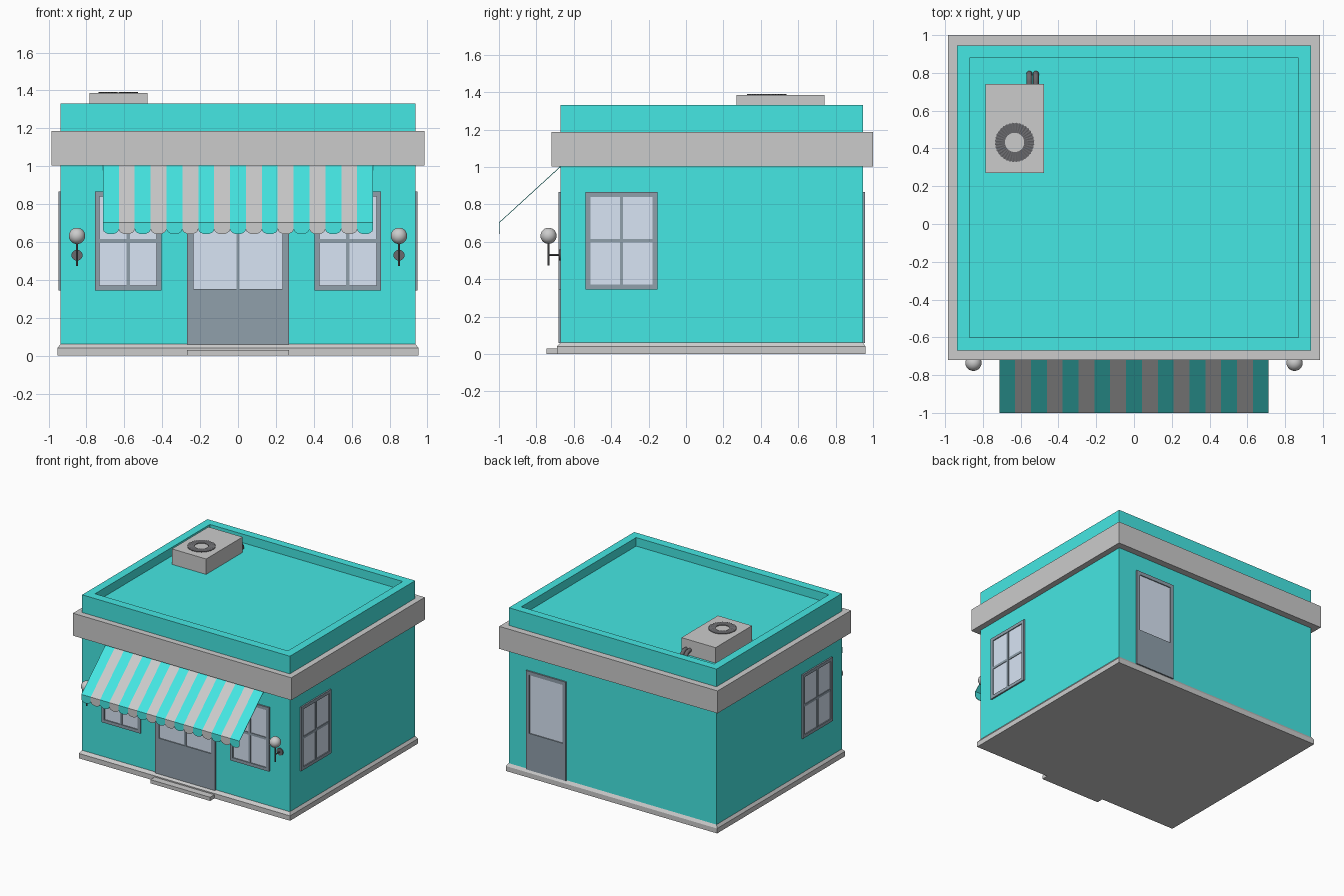
import bpy, bmesh
from math import sin, cos, pi, radians
from mathutils import Matrix, Vector

if "Cube" in bpy.data.objects:
    bpy.data.objects.remove(bpy.data.objects["Cube"])


def material(name, r, g, b):
    m = bpy.data.materials.new(name)
    m.diffuse_color = (r, g, b, 1)
    m.use_nodes = True
    m.node_tree.nodes["Principled BSDF"].inputs["Base Color"].default_value = m.diffuse_color
    return m


TEAL = material("teal", 0.06, 0.80, 0.77)
SLATE = material("slate", 0.28, 0.35, 0.41)
GLASS = material("glass", 0.69, 0.78, 0.91)
BLACK = material("black", 0.14, 0.14, 0.15)
GREY = material("grey", 0.8, 0.8, 0.8)


def finish(name, bm, mats=(), smooth=False, matrix=None):
    bmesh.ops.recalc_face_normals(bm, faces=bm.faces)
    me = bpy.data.meshes.new(name)
    bm.to_mesh(me)
    bm.free()
    for m in mats:
        me.materials.append(m)
    ob = bpy.data.objects.new(name, me)
    bpy.context.collection.objects.link(ob)
    if matrix:
        ob.matrix_world = matrix
    if smooth:
        bpy.ops.object.select_all(action='DESELECT')
        ob.select_set(True)
        bpy.context.view_layer.objects.active = ob
        bpy.ops.object.shade_smooth_by_angle(angle=radians(40))
    return ob


def add_box(bm, x0, x1, y0, y1, z0, z1, mat=0):
    mtx = (Matrix.Translation(((x0 + x1) / 2, (y0 + y1) / 2, (z0 + z1) / 2))
           @ Matrix.Diagonal((x1 - x0, y1 - y0, z1 - z0, 1)))
    verts = bmesh.ops.create_cube(bm, size=1, matrix=mtx)["verts"]
    for f in {f for v in verts for f in v.link_faces}:
        f.material_index = mat


def add_rod(bm, a, b, r, seg=12):
    a, b = Vector(a), Vector(b)
    mtx = Matrix.Translation((a + b) / 2) @ (b - a).to_track_quat('Z', 'Y').to_matrix().to_4x4()
    bmesh.ops.create_cone(bm, cap_ends=True, segments=seg, radius1=r, radius2=r,
                          depth=(b - a).length, matrix=mtx)


def stack(name, levels, mats=(), closed=False):
    """Loft rectangles (half width, y front, y back, z); capped or joined end to start."""
    bm = bmesh.new()
    rings = [[bm.verts.new(p) for p in ((-w, f, z), (w, f, z), (w, k, z), (-w, k, z))]
             for w, f, k, z in levels]
    pairs = list(zip(rings, rings[1:]))
    if closed:
        pairs.append((rings[-1], rings[0]))
    else:
        bm.faces.new(rings[0])
        bm.faces.new(rings[-1])
    for a, b in pairs:
        for i in range(4):
            j = (i + 1) % 4
            bm.faces.new((a[i], a[j], b[j], b[i]))
    return finish(name, bm, mats)


# Building shell: plinth, walls with parapet and sunken roof, cornice band
WF, WB, WX = -0.67, 0.945, 0.937
stack("plinth", [(0.953, -0.69, 0.96, 0), (0.953, -0.69, 0.96, 0.04), (WX, WF, WB, 0.062)])
stack("walls", [(WX, WF, WB, 0.05), (WX, WF, WB, 1.33),
                (0.87, -0.60, 0.88, 1.33), (0.87, -0.60, 0.88, 1.26)], [TEAL])
stack("cornice", [(0.985, -0.72, 1.0, 1.003), (0.985, -0.72, 1.0, 1.186),
                  (0.93, -0.66, 0.94, 1.186), (0.93, -0.66, 0.94, 1.003)], closed=True)
bm = bmesh.new()
add_box(bm, -0.27, 0.27, -0.745, -0.67, 0, 0.03)
finish("door_step", bm)


# Windows and doors: frame, glass, mullions and optional solid lower panel
def opening(name, x, y, angle, width, z0, sill, cross_bar=False, centre_bar=True, border=0.026):
    bm = bmesh.new()
    h, top, mid, d = width / 2, 0.866, 0.606, -0.012
    for s in (-1, 1):
        a, b = sorted((s * h, s * (h - border)))
        add_box(bm, a, b, d, 0.01, z0, top)
    add_box(bm, -h + border, h - border, d, 0.01, top - border, top)
    add_box(bm, -h + border, h - border, d, 0.01, z0, sill)
    add_box(bm, -h + border, h - border, -0.004, 0.01, sill, top - border, 1)
    if centre_bar:
        add_box(bm, -0.009, 0.009, d + 0.002, 0, sill, top - border)
    if cross_bar:
        add_box(bm, -h + border, h - border, d + 0.003, 0, mid - 0.01, mid + 0.01)
    finish(name, bm, [SLATE, GLASS],
           matrix=Matrix.Translation((x, y, 0)) @ Matrix.Rotation(radians(angle), 4, 'Z'))


for side, s in (("left", -1), ("right", 1)):
    opening(f"front_window_{side}", s * 0.58, WF, 0, 0.352, 0.345, 0.371, cross_bar=True)
    opening(f"side_window_{side}", s * WX, -0.345, s * 90, 0.384, 0.345, 0.371, cross_bar=True)
opening("front_door", 0, WF, 0, 0.54, 0.06, 0.352, border=0.034)
opening("back_door", 0.595, WB, 180, 0.36, 0.06, 0.36, centre_bar=False, border=0.03)

# Striped awning with scalloped valance
bm = bmesh.new()
N, AX, AY = 17, 0.713, -0.998
sw = 2 * AX / N
for i in range(N):
    x0, x1 = -AX + i * sw, -AX + (i + 1) * sw
    arc = [((x0 + x1) / 2 - cos(pi * k / 8) * sw / 2, AY, 0.668 - 0.027 * sin(pi * k / 8))
           for k in range(9)]
    slope = [(x0, AY, 0.703), (x1, AY, 0.703), (x1, WF, 1.003), (x0, WF, 1.003)]
    for pts in (slope, [(x1, AY, 0.703), (x0, AY, 0.703)] + arc):
        bm.faces.new([bm.verts.new(p) for p in pts]).material_index = i % 2
bmesh.ops.remove_doubles(bm, verts=bm.verts, dist=0.0005)
awning = finish("awning", bm, [TEAL, GREY])
mod = awning.modifiers.new("thickness", 'SOLIDIFY')
mod.thickness, mod.offset = 0.004, 0

# Globe lamps on wall brackets
for side, s in (("left", -1), ("right", 1)):
    x, y = s * 0.85, -0.735
    bm = bmesh.new()
    bmesh.ops.create_uvsphere(bm, u_segments=24, v_segments=14, radius=0.043,
                              matrix=Matrix.Translation((x, y, 0.632)))
    finish(f"lamp_globe_{side}", bm, smooth=True)
    bm = bmesh.new()
    add_rod(bm, (x, y, 0.472), (x, y, 0.60), 0.005)
    add_rod(bm, (x, y, 0.53), (x, WF, 0.53), 0.005)
    add_rod(bm, (x, WF - 0.008, 0.53), (x, WF + 0.005, 0.53), 0.029, 24)
    finish(f"lamp_bracket_{side}", bm, [BLACK], smooth=True)

# Rooftop air conditioner: case, raised ribbed fan ring, two bent pipes
bm = bmesh.new()
add_box(bm, -0.785, -0.477, 0.27, 0.74, 1.255, 1.386)
finish("air_conditioner_case", bm)

bm = bmesh.new()
RIBS = 72
rings = []
for k in range(RIBS):
    a = 2 * pi * k / RIBS
    ro = 0.105 if k % 2 else 0.101
    zt = 1.391 if k % 2 else 1.389
    rings.append([bm.verts.new((-0.632 + r * cos(a), 0.432 + r * sin(a), z))
                  for r, z in ((ro, 1.38), (ro, zt), (0.051, zt), (0.051, 1.38))])
for k in range(RIBS):
    a, b = rings[k], rings[(k + 1) % RIBS]
    for i in range(4):
        j = (i + 1) % 4
        bm.faces.new((a[i], a[j], b[j], b[i]))
finish("fan_ring", bm, [BLACK])

for n, x in enumerate((-0.554, -0.520)):
    cu = bpy.data.curves.new(f"pipe_{n + 1}", 'CURVE')
    cu.dimensions = '3D'
    cu.bevel_depth, cu.bevel_resolution, cu.use_fill_caps = 0.016, 3, True
    path = [(0.73, 1.305)] + [(0.755 + 0.04 * sin(t * pi / 12), 1.265 + 0.04 * cos(t * pi / 12))
                              for t in range(7)] + [(0.795, 1.255)]
    sp = cu.splines.new('POLY')
    sp.points.add(len(path) - 1)
    for p, (y, z) in zip(sp.points, path):
        p.co = (x, y, z, 1)
    cu.materials.append(BLACK)
    bpy.context.collection.objects.link(bpy.data.objects.new(f"pipe_{n + 1}", cu))
